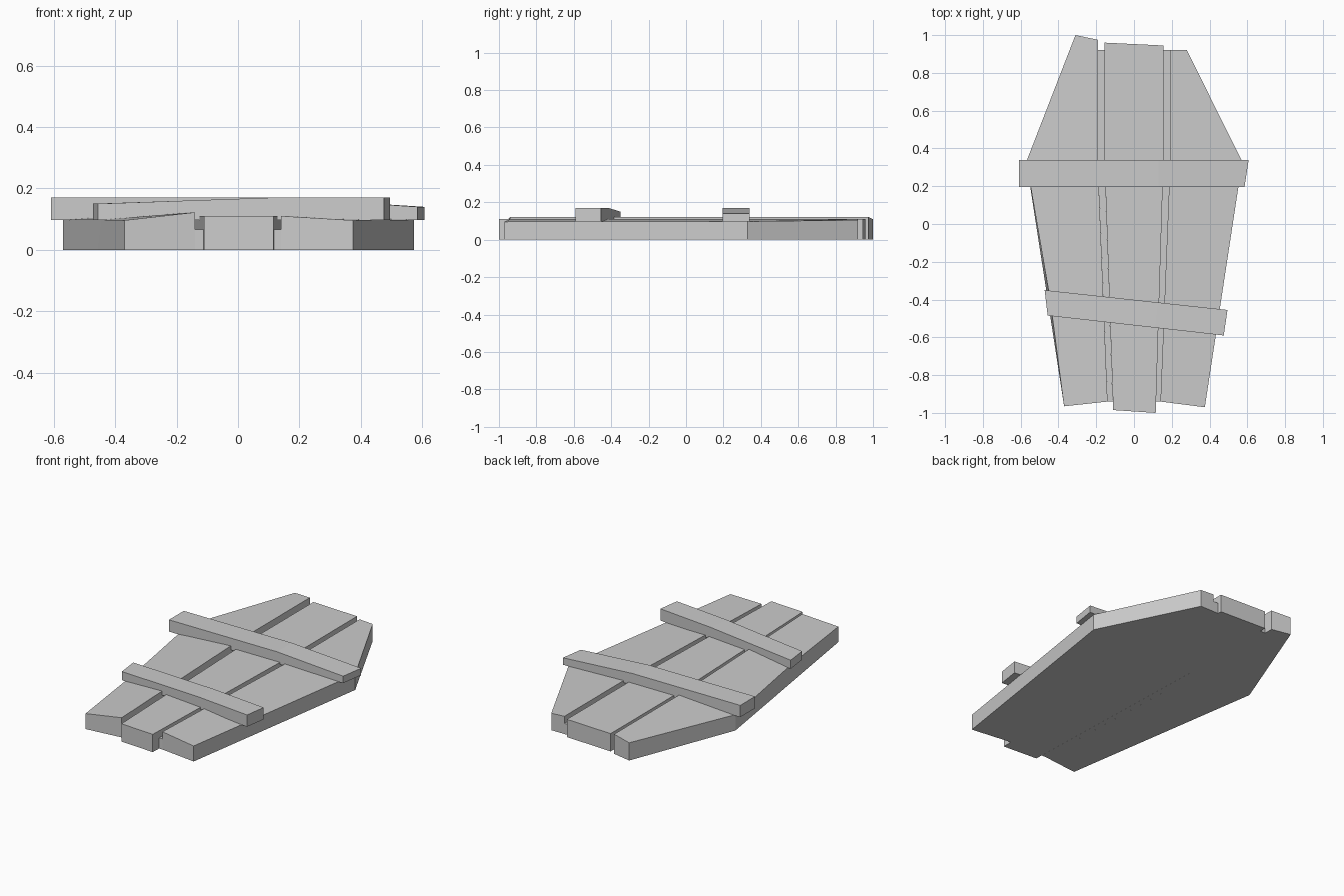
import bpy, bmesh
from mathutils import Vector


def loft(name, rows, z0):
    """Solid board: each row is a pair of top points; the underside is flat at z0."""
    bm = bmesh.new()
    rings = []
    for a, b in rows:
        rings.append([bm.verts.new(p) for p in
                      (a, b, (b[0], b[1], z0), (a[0], a[1], z0))])
    for r, s in zip(rings, rings[1:]):
        for i in range(4):
            j = (i + 1) % 4
            bm.faces.new((r[i], r[j], s[j], s[i]))
    bm.faces.new(rings[0])
    bm.faces.new(rings[-1][::-1])
    bmesh.ops.recalc_face_normals(bm, faces=bm.faces)
    mesh = bpy.data.meshes.new(name)
    bm.to_mesh(mesh)
    bm.free()
    obj = bpy.data.objects.new(name, mesh)
    bpy.context.collection.objects.link(obj)
    return obj


# three long planks, rows from back to front
left = loft("left_plank", [
    ((-0.31, 1.00, 0.11), (-0.19, 0.975, 0.122)),
    ((-0.57, 0.33, 0.098), (-0.19, 0.30, 0.122)),
    ((-0.457, -0.40, 0.098), (-0.162, -0.40, 0.122)),
    ((-0.37, -0.965, 0.096), (-0.14, -0.94, 0.122))], 0)
# chipped upper edge on the outer side of the left plank
for v in left.data.vertices:
    if (v.co - Vector((-0.457, -0.40, 0.098))).length < 1e-4:
        v.co.x += 0.013

loft("middle_plank", [
    ((-0.155, 0.96, 0.11), (0.155, 0.945, 0.11)),
    ((-0.155, 0.30, 0.11), (0.155, 0.30, 0.11)),
    ((-0.11, -0.985, 0.11), (0.115, -1.00, 0.11))], 0)

loft("right_plank", [
    ((0.19, 0.92, 0.11), (0.28, 0.92, 0.105)),
    ((0.19, 0.30, 0.11), (0.573, 0.33, 0.098)),
    ((0.14, -0.94, 0.11), (0.375, -0.97, 0.096))], 0)

# sunken floors of the two gaps between the planks
for side, s, xi in (("left", -1, 0.112), ("right", 1, 0.116)):
    loft(side + "_gap_floor", [
        ((s * 0.155, 0.92, 0.066), (s * 0.19, 0.92, 0.066)),
        ((s * 0.155, 0.30, 0.066), (s * 0.19, 0.30, 0.066)),
        ((s * xi, -0.94, 0.066), (s * 0.14, -0.94, 0.066))], 0)

# two bent cross boards, rows from left to right
loft("upper_crossboard", [
    ((-0.61, 0.195, 0.17), (-0.61, 0.34, 0.17)),
    ((0.13, 0.195, 0.17), (0.13, 0.34, 0.17)),
    ((0.585, 0.195, 0.14), (0.607, 0.34, 0.14))], 0.097)

loft("lower_crossboard", [
    ((-0.457, -0.485, 0.15), (-0.473, -0.35, 0.15)),
    ((0.11, -0.549, 0.17), (0.125, -0.415, 0.17)),
    ((0.475, -0.59, 0.17), (0.495, -0.455, 0.17))], 0.097)
